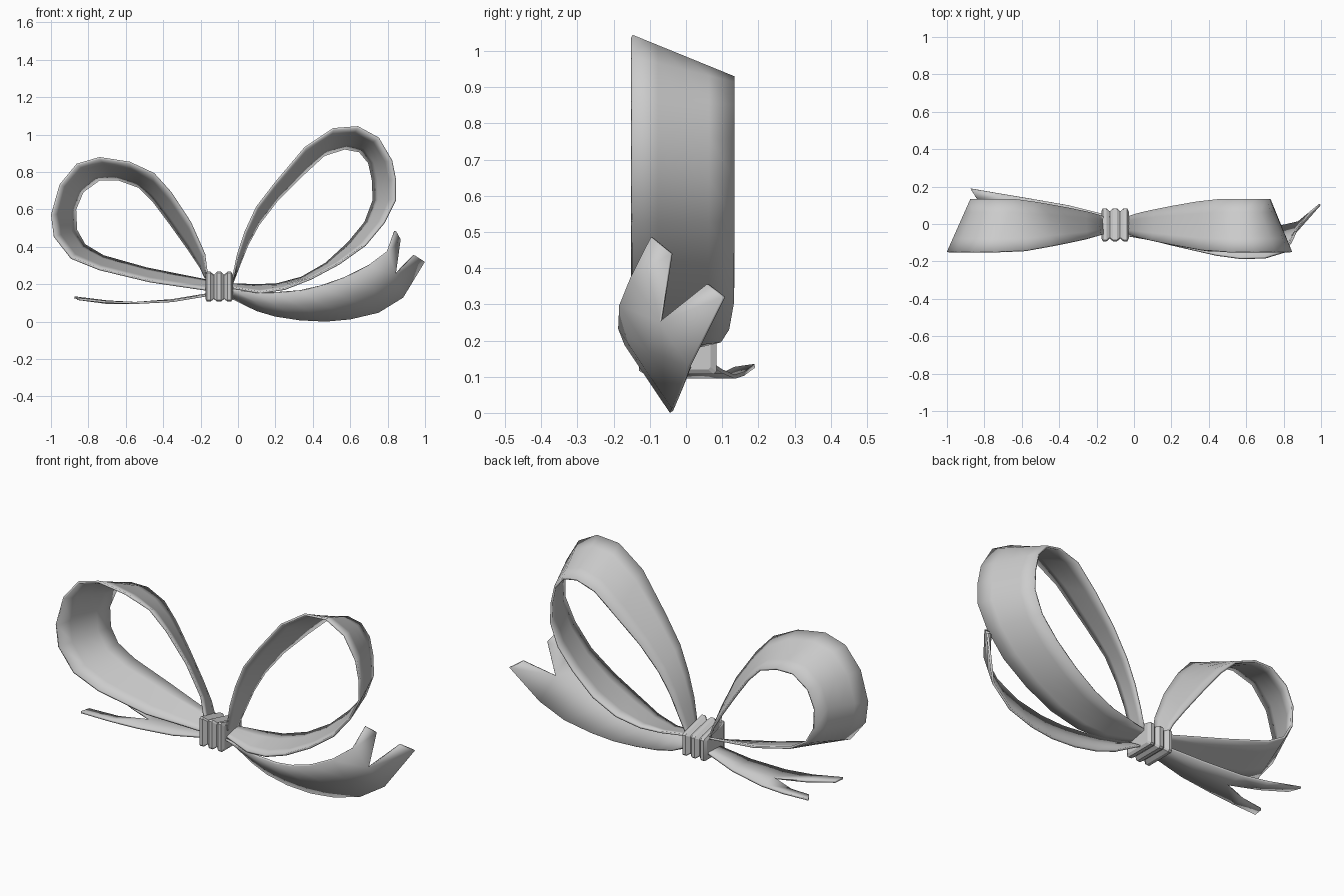
import bpy, bmesh, math
from mathutils import Vector

cube = bpy.data.objects.get("Cube")
if cube:
    bpy.data.objects.remove(cube, do_unlink=True)

# One plain grey for the whole bow
grey = bpy.data.materials.new("satin_grey")
grey.use_nodes = True
COLOUR = (0.6, 0.6, 0.6, 1)
grey.diffuse_color = COLOUR
grey.node_tree.nodes["Principled BSDF"].inputs["Base Color"].default_value = COLOUR


def finish(name, bm, angle):
    bmesh.ops.remove_doubles(bm, verts=bm.verts, dist=0.0005)
    bmesh.ops.recalc_face_normals(bm, faces=bm.faces)
    mesh = bpy.data.meshes.new(name)
    bm.to_mesh(mesh)
    bm.free()
    mesh.materials.append(grey)
    ob = bpy.data.objects.new(name, mesh)
    bpy.context.collection.objects.link(ob)
    bpy.ops.object.select_all(action='DESELECT')
    ob.select_set(True)
    bpy.context.view_layer.objects.active = ob
    bpy.ops.object.shade_smooth_by_angle(angle=math.radians(angle))
    return ob


def ribbon(name, strips):
    """Each strip is (edge, opposite edge, columns); touching strips are welded."""
    bm = bmesh.new()
    for a, b, cols in strips:
        rows = [[bm.verts.new(Vector(p).lerp(Vector(q), i / cols)) for i in range(cols + 1)]
                for p, q in zip(a, b)]
        for r, s in zip(rows, rows[1:]):
            for i in range(cols):
                bm.faces.new((r[i], r[i + 1], s[i + 1], s[i]))
    ob = finish(name, bm, 45)
    thick = ob.modifiers.new("thickness", 'SOLIDIFY')
    thick.thickness = 0.011
    thick.offset = 0
    return ob


def loop_edge(points, y_knot, y_wide):
    """Place x,z points in depth: narrow at the knot, widening outwards."""
    out = []
    for x, z in points:
        t = min(1, max(0, (abs(x + 0.1) - 0.07) / 0.45))
        t = t ** 0.8
        out.append((x, y_knot + (y_wide - y_knot) * t, z))
    return out


def loop(name, front, back):
    ribbon(name, [(loop_edge(front, -0.055, -0.15), loop_edge(back, 0.04, 0.132), 4)])


# Large loop on the left, wide edge in front
loop("left_loop",
     [(-.10, .20), (-.03, .22), (0, .36), (.04, .48), (.10, .61), (.20, .74), (.36, .93),
      (.51, 1.03), (.64, 1.04), (.75, .98), (.82, .86), (.84, .76), (.84, .65), (.78, .53),
      (.68, .41), (.54, .31), (.39, .23), (.25, .175), (.12, .155), (-.03, .18), (-.10, .18)],
     [(-.10, .19), (-.03, .205), (.01, .31), (.05, .41), (.11, .52), (.21, .65), (.34, .78),
      (.46, .89), (.57, .925), (.65, .91), (.70, .85), (.72, .76), (.725, .65), (.68, .53),
      (.59, .42), (.47, .31), (.34, .235), (.21, .20), (.10, .195), (-.03, .20), (-.10, .19)])

# Smaller loop on the right
loop("right_loop",
     [(-.10, .22), (-.165, .25), (-.18, .36), (-.255, .53), (-.36, .69), (-.45, .79), (-.58, .85),
      (-.74, .875), (-.86, .84), (-.95, .73), (-.995, .57), (-.98, .455), (-.89, .34),
      (-.74, .28), (-.47, .215), (-.165, .17), (-.10, .17)],
     [(-.10, .21), (-.175, .235), (-.20, .29), (-.26, .38), (-.36, .52), (-.45, .64), (-.53, .72),
      (-.64, .76), (-.74, .76), (-.83, .695), (-.87, .60), (-.865, .49), (-.82, .41),
      (-.72, .35), (-.49, .285), (-.165, .22), (-.10, .20)])


def tail(name, top, low, notch_top, notch_low):
    """Tail whose edges run on past the notch as two prongs."""
    n = len(top) - len(notch_top)
    mid = tuple((Vector(top[n - 1]) + Vector(low[n - 1])) / 2)
    ribbon(name, [(top[:n], low[:n], 2),
                  (top[n - 1:], [mid] + notch_top, 1),
                  ([mid] + notch_low, low[n - 1:], 1)])


# Broad forked tail sweeping forward and up
tail("left_tail",
     [(-.10, -.06, .17), (-.02, -.065, .17), (.10, -.085, .155), (.20, -.11, .155), (.33, -.14, .165),
      (.44, -.165, .19), (.57, -.183, .235), (.70, -.18, .30), (.80, -.15, .375), (.84, -.095, .485)],
     [(-.10, .02, .14), (-.02, .01, .12), (.10, -.015, .06), (.20, -.03, .03), (.33, -.04, .01),
      (.47, -.04, .003), (.60, -.035, .015), (.75, -.02, .05), (.88, .01, .13), (.995, .105, .32)],
     [(.865, -.04, .44)], [(.94, .06, .355)])

# Narrow flat tail with a deep fork
tail("right_tail",
     [(-.10, .05, .16), (-.17, .055, .145), (-.35, .10, .115), (-.55, .135, .10),
      (-.70, .16, .108), (-.875, .19, .13)],
     [(-.10, -.05, .16), (-.17, -.05, .14), (-.35, -.065, .11), (-.55, -.08, .10),
      (-.70, -.10, .105), (-.86, -.13, .122)],
     [(-.70, .09, .10), (-.84, .135, .122)], [(-.70, -.03, .10), (-.85, -.075, .12)])

# Pleated knot: a rounded box section swept along x over three ridges
CORE = Vector((0, -0.006, 0.18))
section = [(-.094, .115), (-.086, .107), (.076, .107), (.084, .115),
           (.084, .22), (.076, .228), (-.086, .267), (-.094, .26)]
bm = bmesh.new()
rings = []
for x, s in [(-.174, .82), (-.166, 1), (-.148, 1), (-.129, .82), (-.111, 1), (-.092, 1),
             (-.074, .82), (-.055, 1), (-.037, 1), (-.028, .82)]:
    rings.append([bm.verts.new((x, CORE.y + (y - CORE.y) * s, CORE.z + (z - CORE.z) * s))
                  for y, z in section])
for r, q in zip(rings, rings[1:]):
    for i in range(8):
        j = (i + 1) % 8
        bm.faces.new((r[i], r[j], q[j], q[i]))
bm.faces.new(rings[0])
bm.faces.new(rings[-1])
finish("knot", bm, 20)
